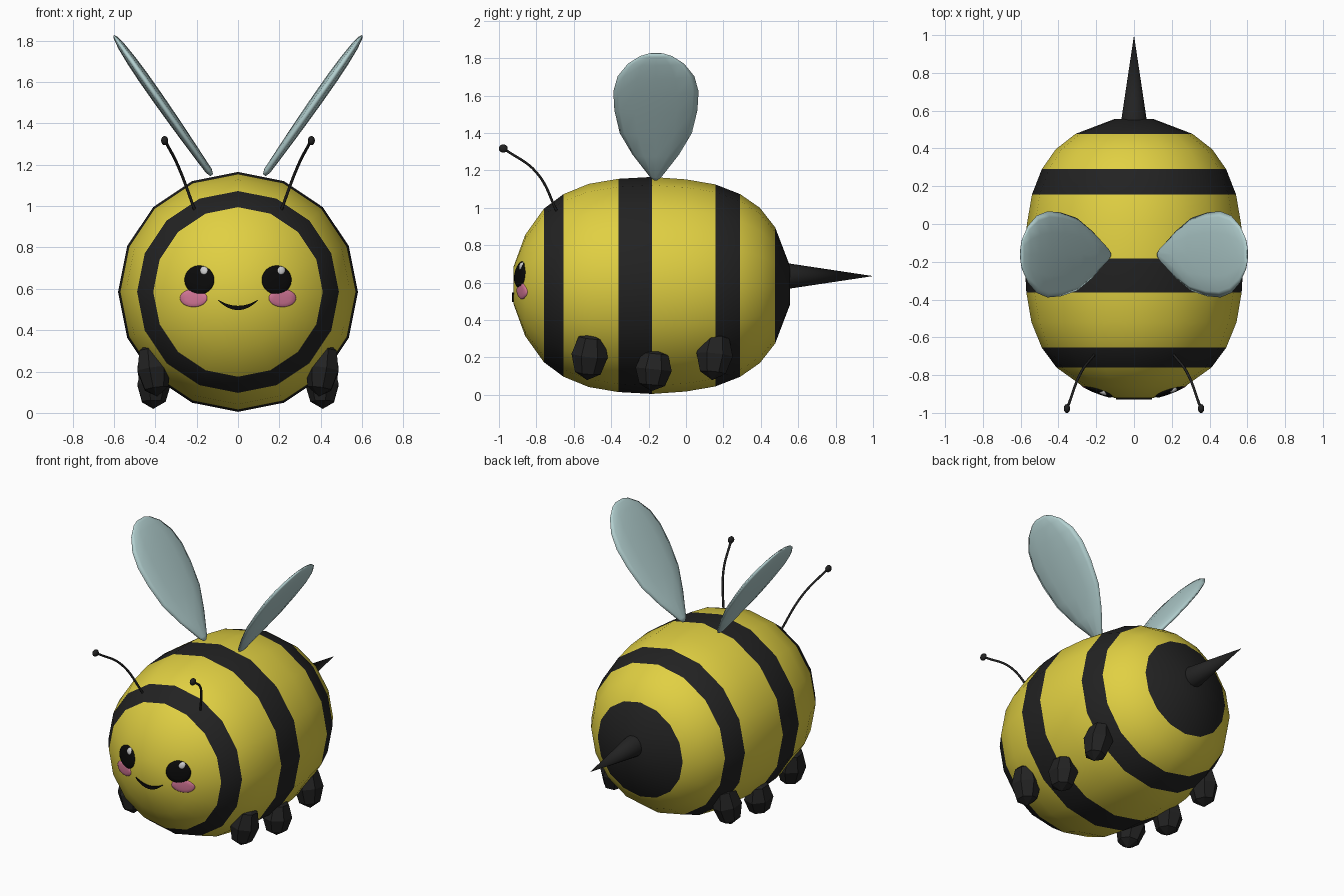
import bpy, bmesh
from math import sin, cos, pi, hypot
from mathutils import Vector

if "Cube" in bpy.data.objects:
    bpy.data.objects.remove(bpy.data.objects["Cube"])


def material(name, rgb):
    m = bpy.data.materials.new(name)
    m.diffuse_color = (*rgb, 1)
    m.use_nodes = True
    m.node_tree.nodes["Principled BSDF"].inputs["Base Color"].default_value = m.diffuse_color
    return m


YELLOW = material("yellow", (0.75, 0.63, 0.055))
BLACK = material("black", (0.016, 0.016, 0.016))
DARK = material("eye_black", (0.003, 0.003, 0.003))
PINK = material("pink", (0.68, 0.19, 0.32))
WHITE = material("white", (0.85, 0.85, 0.85))
WING = material("wing_blue", (0.45, 0.63, 0.63))
CZ = 0.585  # height of the body axis


def loft(name, rings, mats, smooth=True, pick=None):
    """Closed skin over equal rings; pick(i) gives the material of band i."""
    bm = bmesh.new()
    vs = [[bm.verts.new(p) for p in r] for r in rings]
    n = len(vs[0])
    for i in range(len(vs) - 1):
        for j in range(n):
            k = (j + 1) % n
            f = bm.faces.new((vs[i][j], vs[i][k], vs[i + 1][k], vs[i + 1][j]))
            f.material_index = pick(i) if pick else 0
    bm.faces.new(vs[0])
    bm.faces.new(vs[-1]).material_index = pick(len(vs) - 2) if pick else 0
    bmesh.ops.recalc_face_normals(bm, faces=bm.faces)
    for f in bm.faces:
        f.smooth = smooth
    me = bpy.data.meshes.new(name)
    bm.to_mesh(me)
    bm.free()
    for m in mats:
        me.materials.append(m)
    ob = bpy.data.objects.new(name, me)
    bpy.context.collection.objects.link(ob)
    return ob


def finish(name, mat, smooth=False):
    ob = bpy.context.object
    ob.name = name
    ob.data.materials.append(mat)
    if smooth:
        bpy.ops.object.shade_smooth()
    return ob


# Striped body: (y, radius, black band starts here)
profile = [(-0.922, 0.10, 0), (-0.86, 0.27, 0), (-0.76, 0.41, 1), (-0.655, 0.488, 0),
           (-0.52, 0.543, 0), (-0.362, 0.57, 1), (-0.182, 0.58, 0), (0.0, 0.567, 0),
           (0.157, 0.54, 1), (0.29, 0.488, 0), (0.395, 0.415, 0), (0.477, 0.31, 1),
           (0.557, 0.10, 1)]
loft("body", [[(r * cos(2 * pi * j / 16), y, CZ + r * sin(2 * pi * j / 16))
               for j in range(16)] for y, r, _ in profile],
     [YELLOW, BLACK], pick=lambda i: profile[i][2])


def face_y(x, z):
    """Depth of the body's front surface at x, z."""
    r = hypot(x, z - CZ)
    if r < profile[0][1]:
        return profile[0][0]
    for (y0, r0, _), (y1, r1, _) in zip(profile, profile[1:]):
        if r <= r1:
            return y0 + (y1 - y0) * (r - r0) / (r1 - r0)
    return y1


def patch(name, x, z, rx, rz, height, mat):
    """Thin oval pad hugging the face."""
    rings = []
    for s, h in ((0.2, 1), (0.6, 0.95), (0.9, 0.75), (1, 0.3), (1, -2)):
        ring = []
        for j in range(24):
            px, pz = x + rx * s * cos(pi * j / 12), z + rz * s * sin(pi * j / 12)
            ring.append((px, face_y(px, pz) - h * height, pz))
        rings.append(ring)
    loft(name, rings, [mat])


# Face
for side, s in (("left", -1), ("right", 1)):
    patch(side + "_eye", s * 0.187, 0.643, 0.072, 0.07, 0.012, DARK)
    patch(side + "_cheek", s * 0.215, 0.555, 0.066, 0.043, 0.007, PINK)
    patch(side + "_eye_glint", s * 0.187 + 0.022, 0.688, 0.02, 0.021, 0.017, WHITE)

smile = []
for i in range(17):
    u = -1 + i / 8
    x, k = 0.096 * u, 1 - u * u
    top, low = 0.547 - 0.029 * k, 0.543 - 0.046 * k
    smile.append([(x, face_y(x, z) - d, z) for z, d in
                  ((top, 0.008), (low, 0.008), (low, -0.02), (top, -0.02))])
loft("smile", smile, [DARK], smooth=False)

# Sting
bpy.ops.mesh.primitive_cone_add(vertices=16, radius1=0.075, radius2=0, depth=0.5,
                                location=(0, 0.75, 0.635), rotation=(-pi / 2, 0, 0))
finish("sting", BLACK)
bpy.ops.object.shade_smooth_by_angle()

# Wings: (fraction along, half width, half thickness)
wing = [(0, 0.012, 0.008), (0.03, 0.035, 0.017), (0.2, 0.125, 0.022), (0.37, 0.193, 0.026),
        (0.55, 0.222, 0.028), (0.7, 0.228, 0.028), (0.82, 0.205, 0.025),
        (0.92, 0.15, 0.019), (0.98, 0.085, 0.011), (1, 0.04, 0.004)]
for side, s in (("left", -1), ("right", 1)):
    root, tip = Vector((s * 0.127, -0.162, 1.15)), Vector((s * 0.6, -0.16, 1.825))
    flat = (tip - root).cross(Vector((0, 1, 0))).normalized()
    loft(side + "_wing", [[root.lerp(tip, t) + Vector((0, w * cos(pi * j / 6), 0))
                           + flat * h * sin(pi * j / 6) for j in range(12)]
                          for t, w, h in wing], [WING])

# Antennae
for side, s in (("left", -1), ("right", 1)):
    cu = bpy.data.curves.new(side + "_antenna", "CURVE")
    cu.dimensions = "3D"
    cu.bevel_depth, cu.bevel_resolution, cu.resolution_u = 0.007, 2, 8
    sp = cu.splines.new("BEZIER")
    path = [(0.205, -0.685, 0.97), (0.288, -0.8, 1.19), (0.352, -0.972, 1.315)]
    sp.bezier_points.add(len(path) - 1)
    for p, (x, y, z) in zip(sp.bezier_points, path):
        p.co = (s * x, y, z)
        p.handle_left_type = p.handle_right_type = "AUTO"
    cu.materials.append(BLACK)
    ob = bpy.data.objects.new(side + "_antenna", cu)
    bpy.context.collection.objects.link(ob)
    bpy.ops.mesh.primitive_uv_sphere_add(segments=12, ring_count=8, radius=0.02,
                                         location=(s * 0.355, -0.977, 1.317))
    bpy.context.object.scale = (0.85, 1.2, 1.1)
    finish(side + "_antenna_tip", BLACK, True)

# Legs: stubby faceted drops
for name, y, z, h, lean in (("front", -0.515, 0.212, 0.135, 0.14),
                            ("middle", -0.173, 0.137, 0.118, 0),
                            ("rear", 0.153, 0.212, 0.135, -0.14)):
    for side, s in (("left", -1), ("right", 1)):
        bpy.ops.mesh.primitive_uv_sphere_add(segments=7, ring_count=4, radius=1,
                                             location=(s * 0.41, y, z),
                                             rotation=(lean, s * 0.1, pi / 2 * s))
        bpy.context.object.scale = (0.1, 0.085, h)
        finish(f"{name}_{side}_leg", BLACK)
